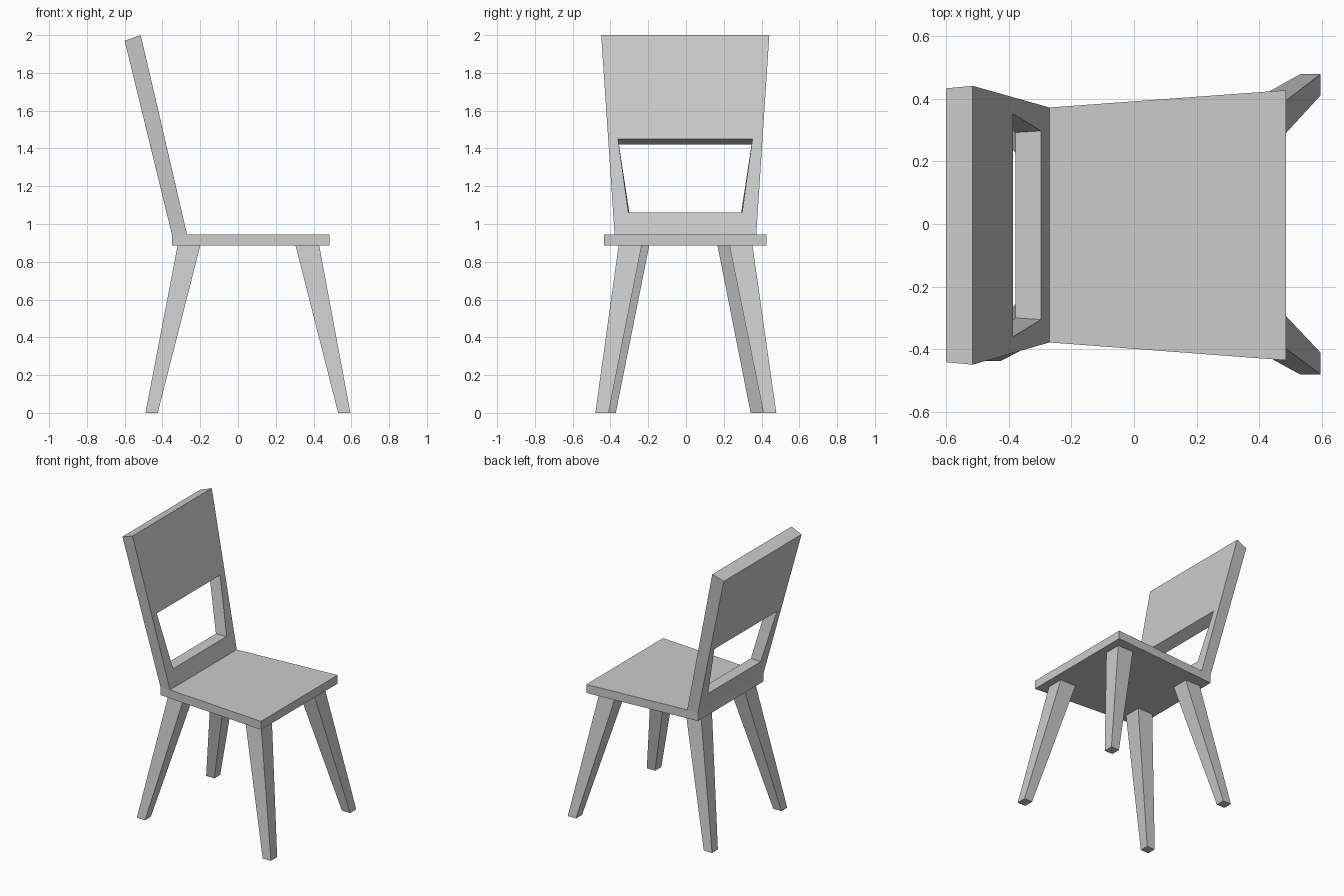
import bpy
import bmesh

cube = bpy.data.objects.get("Cube")
if cube:
    bpy.data.objects.remove(cube, do_unlink=True)

grey = bpy.data.materials.new("light_grey")
grey.use_nodes = True
colour = (0.6, 0.6, 0.6, 1.0)
grey.diffuse_color = colour
grey.node_tree.nodes["Principled BSDF"].inputs["Base Color"].default_value = colour


def finish(name, bm):
    bmesh.ops.recalc_face_normals(bm, faces=bm.faces)
    mesh = bpy.data.meshes.new(name)
    bm.to_mesh(mesh)
    bm.free()
    mesh.materials.append(grey)
    obj = bpy.data.objects.new(name, mesh)
    bpy.context.collection.objects.link(obj)
    return obj


def bridge(bm, a, b):
    for i in range(4):
        j = (i + 1) % 4
        bm.faces.new((a[i], a[j], b[j], b[i]))


def rect(x0, x1, y0, y1, z):
    return [(x0, y0, z), (x1, y0, z), (x1, y1, z), (x0, y1, z)]


def block(name, bottom, top):
    """Closed six-sided solid between two four-corner loops."""
    bm = bmesh.new()
    a, b = [[bm.verts.new(p) for p in loop] for loop in (bottom, top)]
    bm.faces.new(a)
    bm.faces.new(b)
    bridge(bm, a, b)
    return finish(name, bm)


# Seat: tapered slab, narrower at the backrest
seat_low, seat_top = 0.885, 0.945


def seat_outline(z):
    return [(-0.35, -0.372, z), (0.485, -0.435, z), (0.485, 0.427, z), (-0.35, 0.366, z)]


block("seat", seat_outline(seat_low), seat_outline(seat_top))

# Legs: splayed and tapering, each given as foot and top ranges in x and y
foot_left, top_left = (0.53, 0.595), (0.305, 0.43)
foot_right, top_right = (-0.49, -0.425), (-0.32, -0.2)
legs = {
    "left_front_leg": (foot_left, (-0.48, -0.41), top_left, (-0.357, -0.235)),
    "left_back_leg": (foot_left, (0.41, 0.478), top_left, (0.23, 0.352)),
    "right_front_leg": (foot_right, (-0.437, -0.372), top_right, (-0.32, -0.195)),
    "right_back_leg": (foot_right, (0.342, 0.407), top_right, (0.167, 0.29)),
}
for name, (foot_x, foot_y, top_x, top_y) in legs.items():
    block(name, rect(*foot_x, *foot_y, 0), rect(*top_x, *top_y, seat_low))


# Backrest: leaning, flaring panel with a trapezoid opening
def panel_loop(bm, low, high):
    """Each end is (x, z, y_min, y_max)."""
    (x0, z0, a0, b0), (x1, z1, a1, b1) = low, high
    points = [(x0, a0, z0), (x0, b0, z0), (x1, b1, z1), (x1, a1, z1)]
    return [bm.verts.new(p) for p in points]


bm = bmesh.new()
inner_face = panel_loop(bm, (-0.27, seat_top, -0.378, 0.372), (-0.515, 2.0, -0.449, 0.441))
inner_hole = panel_loop(bm, (-0.297, 1.06, -0.305, 0.297), (-0.387, 1.45, -0.36, 0.352))
outer_face = panel_loop(bm, (-0.35, seat_top, -0.372, 0.366), (-0.6, 1.97, -0.441, 0.433))
outer_hole = panel_loop(bm, (-0.378, 1.06, -0.3, 0.292), (-0.466, 1.42, -0.355, 0.347))
bridge(bm, inner_face, inner_hole)
bridge(bm, inner_hole, outer_hole)
bridge(bm, outer_hole, outer_face)
bridge(bm, outer_face, inner_face)
finish("backrest", bm)
